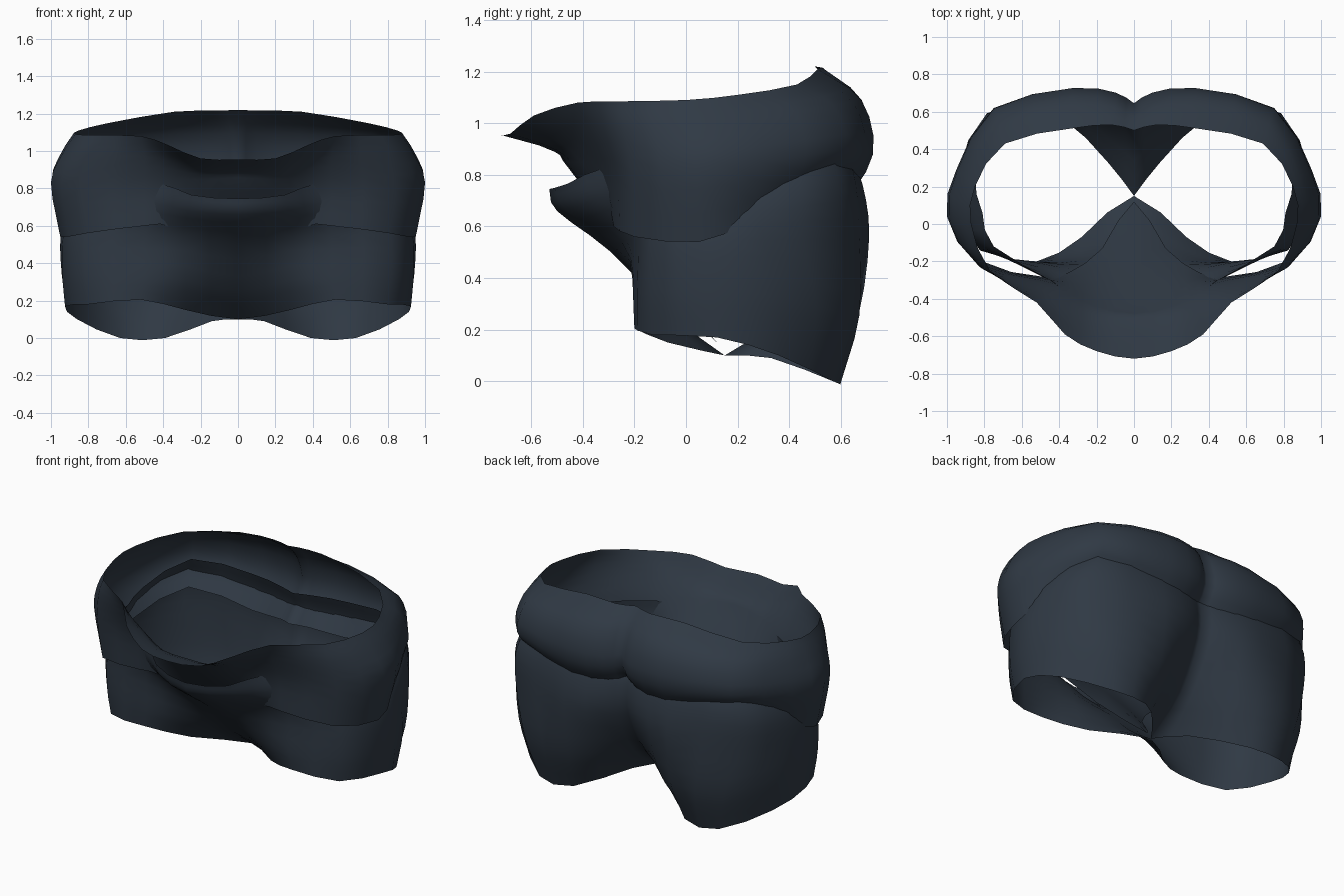
import bpy
import bmesh
from mathutils import Vector

default_cube = bpy.data.objects.get("Cube")
if default_cube:
    bpy.data.objects.remove(default_cube, do_unlink=True)

# Single dark navy cloth colour
cloth = bpy.data.materials.new("dark_navy_cloth")
cloth.use_nodes = True
navy = (0.029, 0.041, 0.058, 1)
cloth.diffuse_color = navy
shader = cloth.node_tree.nodes["Principled BSDF"]
shader.inputs["Base Color"].default_value = navy
shader.inputs["Roughness"].default_value = 0.9


def spline(points, steps, start=None):
    """Smooth path through the points; start is the neighbour before the first."""
    before = start if start else points[0] * 2 - points[1]
    after = points[-1] * 2 - points[-2]
    padded = [before] + points + [after]
    path = []
    for a, b, c, d in zip(padded, padded[1:], padded[2:], padded[3:]):
        for step in range(steps):
            t = step / steps
            path.append(b + (c - a) * (t / 2)
                        + (a * 2 - b * 5 + c * 4 - d) * (t * t / 2)
                        + (b * 3 - a - c * 3 + d) * (t * t * t / 2))
    path.append(points[-1])
    return path


def smooth_ring(profile, steps):
    """Half ring from front centre to back centre, continuing smoothly at the front."""
    points = [Vector(p) for p in profile]
    mirrored_neighbour = points[1].copy()
    mirrored_neighbour.x = -mirrored_neighbour.x
    return spline(points, steps, mirrored_neighbour)


def loft_shell(name, profiles, across=2, down=3):
    """Loft a half shell through the profiles, top to bottom, and mirror it."""
    rings = [smooth_ring(profile, across) for profile in profiles]
    columns = [spline(list(column), down) for column in zip(*rings)]
    bm = bmesh.new()
    grid = [[bm.verts.new(point) for point in column] for column in columns]
    for left, right in zip(grid, grid[1:]):
        for row in range(len(left) - 1):
            bm.faces.new((left[row], left[row + 1], right[row + 1], right[row]))
    # Keep the seam exactly on the mirror plane
    for vert in grid[0] + grid[-1]:
        vert.co.x = 0
    mesh = bpy.data.meshes.new(name)
    bm.to_mesh(mesh)
    bm.free()
    mesh.materials.append(cloth)
    mesh.shade_smooth()
    shell = bpy.data.objects.new(name, mesh)
    bpy.context.collection.objects.link(shell)
    mirror = shell.modifiers.new("mirror_halves", 'MIRROR')
    mirror.use_axis[0] = True
    mirror.use_clip = True
    return shell


# Upper wrap: waist opening, shoulder of the curl, widest line, lower hem
# (the hem tucks inside the shorts at the back and drops to a point in front)
waist_edge = [(0, -.72, .955), (.2, -.68, .96), (.37, -.59, 1.03),
              (.52, -.42, 1.08), (.77, -.25, 1.085), (.87, 0, 1.09),
              (.85, .2, 1.11), (.69, .43, 1.15), (.34, .51, 1.21),
              (.12, .53, 1.215), (0, .5, 1.22)]
waist_curl = [(0, -.51, .89), (.2, -.5, .895), (.35, -.44, .94),
              (.5, -.37, .97), (.81, -.24, .98), (.94, .01, .98),
              (.91, .26, 1.01), (.73, .57, 1.07), (.33, .68, 1.09),
              (.1, .66, 1.09), (0, .6, 1.1)]
hip_line = [(0, -.42, .78), (.2, -.4, .79), (.35, -.34, .8),
            (.5, -.3, .8), (.84, -.21, .8), (1, .04, .83),
            (.95, .29, .85), (.75, .62, .9), (.33, .725, .88),
            (.1, .7, .88), (0, .645, .9)]
upper_hem = [(0, .12, .15), (.17, -.13, .4), (.35, -.26, .59),
             (.5, -.28, .6), (.81, -.2, .56), (.95, .05, .54),
             (.9, .25, .62), (.71, .52, .76), (.33, .61, .68),
             (.1, .57, .7), (0, .51, .72)]
loft_shell("upper_wrap", (waist_edge, waist_curl, hip_line, upper_hem))

# Lower shorts: hidden top edge with front pouch, seat, thighs, leg openings
inner_edge = [(0, -.53, .745), (.25, -.46, .765), (.43, -.31, .83),
              (.75, -.12, .8), (.81, .06, .8), (.85, .27, .82),
              (.72, .56, .92), (.34, .63, .9), (.12, .59, .9), (0, .55, .9)]
pouch_line = [(0, -.5, .66), (.27, -.41, .68), (.45, -.295, .72),
              (.8, -.12, .7), (.88, .06, .68), (.915, .29, .7),
              (.78, .59, .76), (.36, .685, .76), (.12, .65, .76), (0, .6, .76)]
seat_line = [(0, -.29, .5), (.29, -.25, .54), (.5, -.21, .55),
             (.82, -.14, .55), (.935, .08, .54), (.93, .3, .55),
             (.78, .59, .55), (.36, .71, .56), (.12, .65, .56), (0, .58, .56)]
thigh_line = [(0, -.05, .25), (.28, -.17, .31), (.5, -.205, .33),
              (.82, -.14, .34), (.94, .1, .35), (.905, .36, .33),
              (.7, .62, .26), (.36, .67, .26), (.12, .5, .27), (0, .42, .28)]
leg_opening = [(0, .15, .1), (.28, -.07, .15), (.52, -.2, .205),
               (.8, -.13, .18), (.925, .12, .17), (.86, .36, .1),
               (.63, .57, 0), (.39, .57, 0), (.14, .33, .09), (0, .15, .1)]
loft_shell("lower_shorts",
           (inner_edge, pouch_line, seat_line, thigh_line, leg_opening))
